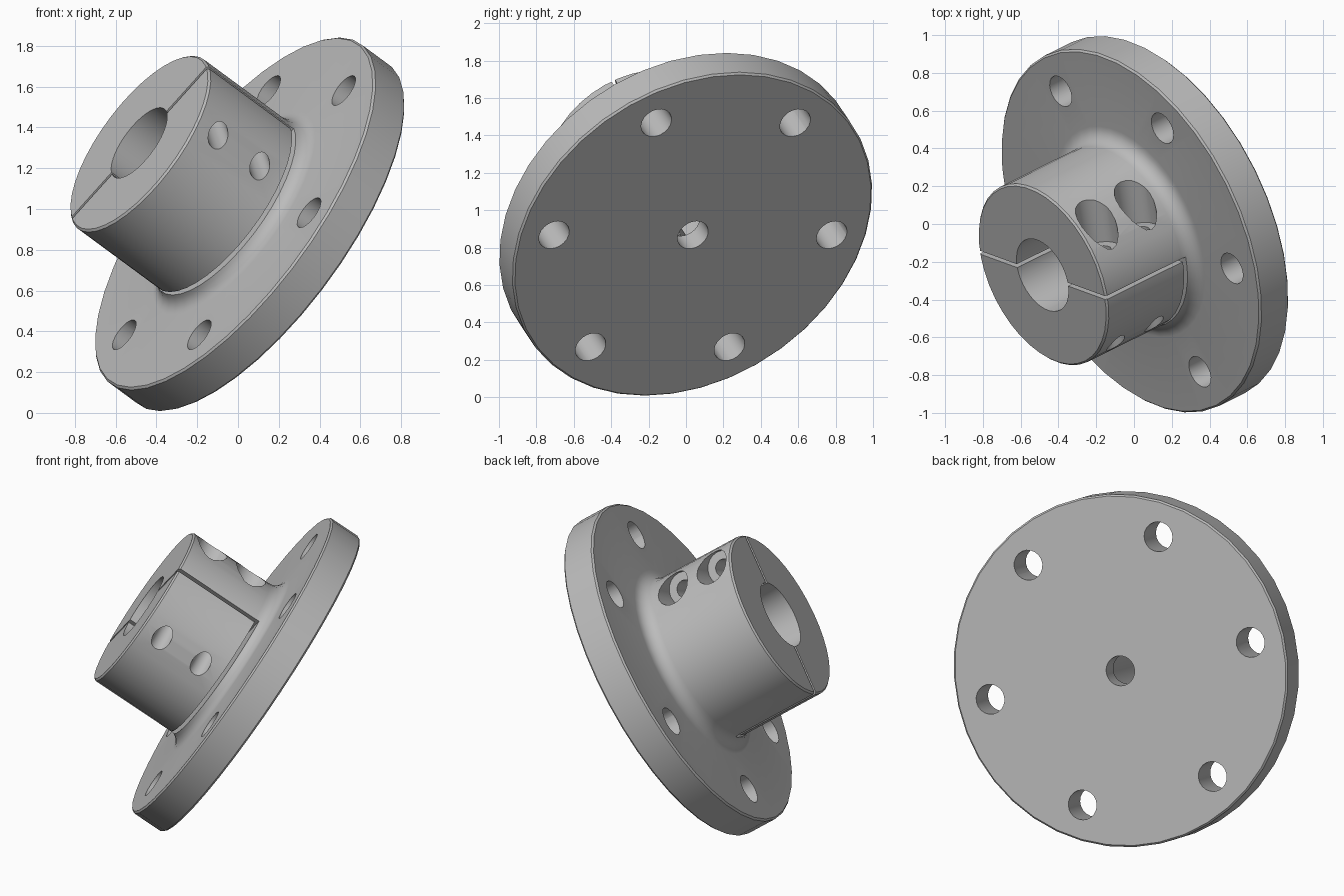
import bpy
import bmesh
from math import cos, sin, pi, radians
from mathutils import Matrix, Vector

if "Cube" in bpy.data.objects:
    bpy.data.objects.remove(bpy.data.objects["Cube"], do_unlink=True)

U = 0.02072                      # one millimetre in scene units
FLANGE_R, HUB_R, BORE_R = 50 * U, 25 * U, 10 * U
THICK, HEIGHT, FILLET, CHAMFER = 10 * U, 40 * U, 4 * U, 0.5 * U
GAP_LOW, GAP_HIGH = 12.8 * U, 13.8 * U
SEGMENTS = 40

# Tilted frame of the part: local z is the bore axis, local x is level
axis = Vector((-0.748, -0.371, 0.551)).normalized()
level = Vector((-axis.y, axis.x, 0)).normalized()
rise = axis.cross(level)
frame = Matrix((level, rise, axis)).transposed().to_4x4()
frame.translation = Vector((0.135, 0.037, 0.868))

steel = bpy.data.materials.new("steel_grey")
steel.use_nodes = True
grey = (0.5, 0.5, 0.5, 1)
steel.diffuse_color = grey
steel.node_tree.nodes["Principled BSDF"].inputs["Base Color"].default_value = grey


def add_object(name, bm):
    bmesh.ops.recalc_face_normals(bm, faces=bm.faces)
    mesh = bpy.data.meshes.new(name)
    bm.to_mesh(mesh)
    bm.free()
    obj = bpy.data.objects.new(name, mesh)
    bpy.context.collection.objects.link(obj)
    mesh.materials.append(steel)
    return obj


def revolve(name, profile):
    """Turn a closed (radius, height) outline around local z."""
    bm = bmesh.new()
    rings = []
    for i in range(SEGMENTS):
        a = 2 * pi * i / SEGMENTS
        rings.append([bm.verts.new((r * cos(a), r * sin(a), z)) for r, z in profile])
    n = len(profile)
    for i in range(SEGMENTS):
        here, there = rings[i], rings[(i + 1) % SEGMENTS]
        for j in range(n):
            k = (j + 1) % n
            bm.faces.new((here[j], there[j], there[k], here[k]))
    return add_object(name, bm)


def cut(target, bm):
    """Subtract a temporary cutter from the target."""
    cutter = add_object("cutter", bm)
    cutter.hide_render = True
    mod = target.modifiers.new("cut", "BOOLEAN")
    mod.operation = "DIFFERENCE"
    mod.solver = "EXACT"
    mod.object = cutter
    bpy.context.view_layer.objects.active = target
    bpy.ops.object.modifier_apply(modifier=mod.name)
    bpy.data.objects.remove(cutter, do_unlink=True)


def rod(radius, low, high, matrix):
    """Cylinder along the z of the matrix, from low to high."""
    bm = bmesh.new()
    bmesh.ops.create_cone(bm, cap_ends=True, segments=20, radius1=radius,
                          radius2=radius, depth=high - low,
                          matrix=matrix @ Matrix.Translation((0, 0, (low + high) / 2)))
    return bm


def block(low, high, matrix):
    low, high = Vector(low), Vector(high)
    bm = bmesh.new()
    bmesh.ops.create_cube(bm, size=1, matrix=matrix @ Matrix.Translation((low + high) / 2)
                          @ Matrix.Diagonal((*(high - low), 1)))
    return bm


# Flange, fillet and hub as one turned body with a stepped bore
fillet = [(HUB_R + FILLET * (1 - sin(a)), THICK + FILLET * (1 - cos(a)))
          for a in (radians(15 * i) for i in range(7))]
profile = [(4.25 * U, 0), (FLANGE_R - CHAMFER, 0), (FLANGE_R, CHAMFER),
           (FLANGE_R, THICK - CHAMFER), (FLANGE_R - CHAMFER, THICK)]
profile += fillet
profile += [(HUB_R, HEIGHT - CHAMFER), (HUB_R - CHAMFER, HEIGHT),
            (BORE_R, HEIGHT), (BORE_R, 6 * U), (4.25 * U, 6 * U)]
body = revolve("flanged_clamp_hub", profile)

# Ring of bolt holes
for i in range(6):
    place = Matrix.Rotation(i * pi / 3, 4, "Z") @ Matrix.Translation((40 * U, 0, 0))
    cut(body, rod(4.25 * U, -0.1, THICK + 0.1, place))

# Clamp slit across the hub; the slit frame's x runs along the slit
slit = Matrix.Rotation(radians(60), 4, "Z")
cut(body, block((-0.8, -0.5 * U, GAP_LOW), (0.8, 0.5 * U, 1.2), slit))
cut(body, block((-0.8, -0.8, GAP_LOW), (0.8, 0.5 * U, GAP_HIGH), slit))

# Two clamp screws through the slit, counterbored on the fixed half
for height in (20.3 * U, 33.5 * U):
    screw = slit @ Matrix.Translation((17.5 * U, 0, height)) @ Matrix.Rotation(pi / 2, 4, "X")
    cut(body, rod(2.6 * U, -0.7, 0.7, screw))
    cut(body, rod(5 * U, -0.7, -9 * U, screw))

# Tilt into place and shade
body.data.transform(frame)
bpy.ops.object.select_all(action="DESELECT")
body.select_set(True)
bpy.context.view_layer.objects.active = body
bpy.ops.object.shade_smooth_by_angle(angle=radians(25))
